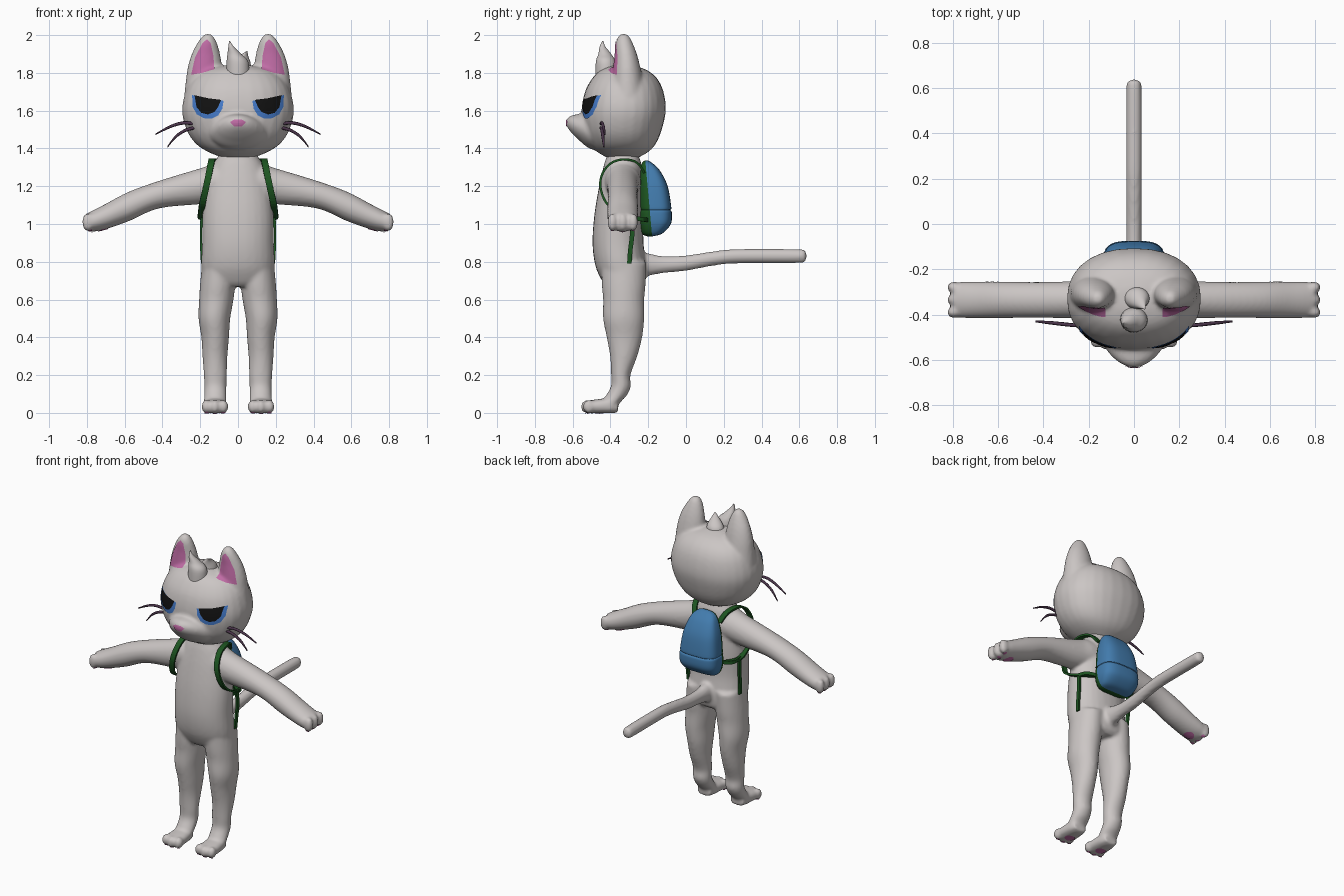
import bpy, bmesh, math
from mathutils import Vector, Matrix
from mathutils.bvhtree import BVHTree

cube = bpy.data.objects.get("Cube")
if cube:
    bpy.data.objects.remove(cube, do_unlink=True)


def material(name, rgb):
    m = bpy.data.materials.new(name)
    m.use_nodes = True
    m.diffuse_color = (*rgb, 1)
    for node in m.node_tree.nodes:
        if node.type == 'BSDF_PRINCIPLED':
            node.inputs["Base Color"].default_value = (*rgb, 1)
    return m


FUR = material("pale fur", (0.6, 0.565, 0.555))
PINK = material("pink skin", (0.53, 0.15, 0.38))
BLUE = material("pack blue", (0.055, 0.2, 0.42))
IRIS = material("iris blue", (0.06, 0.2, 0.6))
BLACK = material("pupil black", (0.006, 0.006, 0.006))
GREEN = material("strap green", (0.012, 0.09, 0.015))
WHISKER = material("whisker purple", (0.07, 0.035, 0.07))


def spline(rows, steps=5):
    """Smooth interpolation through a list of rows."""
    out = []
    for i in range(len(rows) - 1):
        a, b, c, d = (rows[max(i - 1, 0)], rows[i], rows[i + 1], rows[min(i + 2, len(rows) - 1)])
        for k in range(steps):
            t = k / steps
            out.append([0.5 * (2 * q + (r - p) * t + (2 * p - 5 * q + 4 * r - s) * t * t
                               + (3 * q - p - 3 * r + s) * t ** 3)
                        for p, q, r, s in zip(a, b, c, d)])
    out.append(list(rows[-1]))
    return out


def skin(bm, rings):
    """Join rings of points into a closed tube."""
    rings = [[bm.verts.new(p) for p in ring] for ring in rings]
    n = len(rings[0])
    for a, b in zip(rings, rings[1:]):
        for i in range(n):
            bm.faces.new((a[i], a[(i + 1) % n], b[(i + 1) % n], b[i]))
    bm.faces.new(rings[0])
    bm.faces.new(rings[-1])


def loft(bm, axis, rows, side=1, power=1.0, n=28):
    """Rows are x, y, z and two radii, in the plane across the axis."""
    u, v = {'x': ((0, 1, 0), (0, 0, 1)), 'y': ((1, 0, 0), (0, 0, 1)),
            'z': ((1, 0, 0), (0, 1, 0))}[axis]
    u, v = Vector(u), Vector(v)

    def bend(c):
        return math.copysign(abs(c) ** power, c)

    rings = []
    for x, y, z, ru, rv in spline(rows):
        ru, rv = max(ru, 0.001), max(rv, 0.001)
        centre = Vector((x * side, y, z))
        rings.append([centre + u * ru * bend(math.cos(math.tau * i / n))
                      + v * rv * bend(math.sin(math.tau * i / n)) for i in range(n)])
    skin(bm, rings)


def ball(bm, centre, radii):
    bmesh.ops.create_uvsphere(bm, u_segments=16, v_segments=10, radius=1,
                              matrix=Matrix.Translation(centre) @ Matrix.Diagonal((*radii, 1)))


def finish(name, bm, *mats, blend=0, smooth=True, recalc=True):
    if recalc:
        bmesh.ops.recalc_face_normals(bm, faces=bm.faces[:])
    mesh = bpy.data.meshes.new(name)
    bm.to_mesh(mesh)
    bm.free()
    for p in mesh.polygons:
        p.use_smooth = smooth
    for m in mats:
        mesh.materials.append(m)
    obj = bpy.data.objects.new(name, mesh)
    bpy.context.scene.collection.objects.link(obj)
    if blend:
        r = obj.modifiers.new("merge", 'REMESH')
        r.mode, r.voxel_size, r.use_smooth_shade = 'VOXEL', 0.011, True
        s = obj.modifiers.new("soften", 'SMOOTH')
        s.factor, s.iterations = 0.5, blend
    return obj


# Body: torso, tail, arms with fingers, legs with toes
bm = bmesh.new()
loft(bm, 'z', [(0, -.335, 1.42, .09, .075), (0, -.335, 1.36, .105, .085), (0, -.335, 1.31, .135, .1),
               (0, -.345, 1.2, .17, .115), (0, -.355, 1.05, .188, .13), (0, -.36, .9, .19, .135),
               (0, -.345, .78, .195, .135), (0, -.33, .7, .185, .115), (0, -.33, .67, .15, .09)], power=.92)
loft(bm, 'y', [(0, -.27, .78, .06, .075), (0, -.2, .785, .045, .06), (0, -.12, .785, .036, .045),
               (0, 0, .793, .035, .041), (0, .15, .818, .035, .038), (0, .28, .83, .035, .038),
               (0, .6, .83, .034, .037), (0, .63, .83, .024, .026), (0, .638, .83, .008, .008)])
for s in (1, -1):
    loft(bm, 'x', [(0, -.335, 1.22, .1, .105), (.12, -.335, 1.22, .095, .1), (.2, -.335, 1.2, .085, .095),
                   (.42, -.335, 1.155, .079, .073), (.58, -.335, 1.092, .081, .078),
                   (.7, -.335, 1.04, .081, .067), (.77, -.335, 1.015, .079, .056),
                   (.797, -.335, 1.01, .065, .045), (.805, -.335, 1.01, .02, .02)], s)
    loft(bm, 'z', [(.1, -.33, .8, .09, .12), (.108, -.33, .68, .093, .116), (.115, -.33, .6, .091, .109),
                   (.125, -.33, .5, .084, .109), (.121, -.326, .4, .073, .094), (.122, -.33, .3, .066, .072),
                   (.12, -.345, .2, .061, .051), (.12, -.345, .14, .059, .053), (.12, -.37, .09, .059, .055),
                   (.122, -.4, .05, .06, .048), (.122, -.41, .005, .05, .04)], s)
    loft(bm, 'y', [(.122, -.36, .03, .045, .028), (.122, -.4, .038, .058, .04), (.122, -.47, .035, .064, .037),
                   (.122, -.52, .031, .065, .033), (.122, -.535, .03, .05, .026)], s, power=.8)
    for k in (-1, 0, 1):
        ball(bm, (s * .795, -.335 + k * .055, 1.01), (.031, .026, .048))
        ball(bm, (s * (.122 + k * .046), -.525 + .01 * abs(k), .033), (.025, .032, .036))
body = finish("body", bm, FUR, blend=4)

# Head: skull, muzzle and ears
bm = bmesh.new()
loft(bm, 'z', [(0, -.335, 1.35, .08, .08), (0, -.335, 1.385, .165, .14), (0, -.335, 1.43, .228, .178),
               (0, -.335, 1.5, .273, .207), (0, -.33, 1.6, .296, .223), (0, -.327, 1.7, .277, .208),
               (0, -.325, 1.77, .237, .172), (0, -.33, 1.815, .175, .122), (0, -.335, 1.838, .08, .06),
               (0, -.335, 1.842, .02, .02)], power=.9)
loft(bm, 'y', [(0, -.4, 1.49, .17, .1), (0, -.5, 1.49, .155, .095), (0, -.565, 1.512, .115, .07),
               (0, -.605, 1.528, .075, .047), (0, -.627, 1.535, .035, .025), (0, -.634, 1.536, .01, .008)])
for s in (1, -1):
    loft(bm, 'z', [(.19, -.31, 1.68, .095, .09), (.18, -.31, 1.76, .096, .08), (.175, -.312, 1.83, .091, .07),
                   (.17, -.317, 1.9, .075, .057), (.163, -.327, 1.96, .051, .044),
                   (.16, -.33, 1.995, .028, .028), (.16, -.33, 2.007, .01, .01)], s)
head = finish("head", bm, FUR, blend=4)

# Curled tuft on the crown
bm = bmesh.new()
loft(bm, 'z', [(0, -.42, 1.78, .062, .06), (-.003, -.425, 1.86, .057, .052), (-.02, -.43, 1.9, .036, .034),
               (-.037, -.442, 1.94, .014, .015), (-.045, -.44, 1.97, .002, .002)])
loft(bm, 'z', [(.01, -.33, 1.79, .06, .055), (.015, -.33, 1.85, .052, .046), (.03, -.35, 1.89, .024, .024),
               (.048, -.375, 1.915, .002, .002)])
finish("hair_tuft", bm, FUR)

# Whiskers, two on each cheek
bm = bmesh.new()
for s in (1, -1):
    loft(bm, 'x', [(.23, -.45, 1.53, .008, .009), (.29, -.445, 1.535, .008, .009),
                   (.36, -.437, 1.515, .008, .008), (.436, -.43, 1.475, .004, .004)], s, n=8)
    loft(bm, 'x', [(.23, -.45, 1.51, .008, .009), (.28, -.445, 1.495, .008, .009),
                   (.33, -.44, 1.462, .008, .009), (.372, -.435, 1.41, .004, .005)], s, n=8)
finish("whiskers", bm, WHISKER)

# Thin painted patches laid onto the surface
bpy.context.view_layer.update()
deps = bpy.context.evaluated_depsgraph_get()
trees = {o.name: BVHTree.FromObject(o, deps) for o in (body, head)}


def patch(name, outline, target, mat, lift=.004, below=False, sides=(1, -1)):
    ray = Vector((0, 0, 1)) if below else Vector((0, 1, 0))
    rim = [Vector(a).lerp(Vector(b), t / 4)
           for a, b in zip(outline, outline[1:] + outline[:1]) for t in range(4)]
    mid = sum(rim, Vector((0, 0))) / len(rim)
    bm = bmesh.new()
    for s in sides:
        def drop(p):
            start = Vector((p.x * s, p.y, -1)) if below else Vector((p.x * s, -2, p.y))
            hit = trees[target.name].ray_cast(start, ray)[0]
            if hit is None:
                hit = trees[target.name].find_nearest(start)[0]
            return bm.verts.new(hit - ray * lift)
        centre = drop(mid)
        last, n = None, len(rim)
        for k in range(1, 9):
            ring = [drop(mid.lerp(p, k / 8)) for p in rim]
            for i in range(n):
                j = (i + 1) % n
                bm.faces.new((last[i], last[j], ring[j], ring[i]) if last else (centre, ring[i], ring[j]))
            last = ring
    bm.normal_update()
    for f in bm.faces:
        if f.normal.dot(ray) > 0:
            f.normal_flip()
    finish(name, bm, mat, recalc=False)


def oval(x, y, rx, ry, n=12):
    return [(x + rx * math.cos(math.tau * i / n), y + ry * math.sin(math.tau * i / n)) for i in range(n)]


patch("eye_irises", [(.076, 1.652), (.16, 1.663), (.243, 1.683), (.24, 1.62), (.218, 1.58), (.18, 1.56),
                     (.14, 1.558), (.105, 1.575), (.083, 1.61)], head, IRIS)
patch("eye_pupils", [(.09, 1.657), (.16, 1.666), (.23, 1.682), (.22, 1.62), (.195, 1.589), (.16, 1.58),
                     (.125, 1.593), (.105, 1.62)], head, BLACK, lift=.008)
patch("inner_ears", [(.125, 1.82), (.13, 1.89), (.145, 1.96), (.165, 1.978), (.19, 1.955), (.228, 1.88),
                     (.248, 1.79), (.19, 1.8)], head, PINK)
patch("nose", [(-.042, 1.54), (-.02, 1.553), (.02, 1.553), (.042, 1.54), (.022, 1.517), (-.022, 1.517)],
      head, PINK, sides=(1,))
patch("sole_pads", oval(.122, -.46, .034, .03), body, PINK, below=True)
patch("palm_pads", oval(.715, -.335, .032, .036), body, PINK, below=True)
for k, label in zip((-1, 0, 1), ("inner", "middle", "outer")):
    patch(label + "_toe_pads", oval(.122 + k * .044, -.522, .013, .014, 8), body, PINK, below=True)
    patch(label + "_finger_pads", oval(.785, -.335 + k * .052, .014, .013, 8), body, PINK, below=True)

# Backpack with a green back panel and a seam below the lid
bm = bmesh.new()
loft(bm, 'z', [(0, -.19, .935, .08, .015), (0, -.18, .95, .112, .055), (0, -.165, 1, .133, .085),
               (0, -.163, 1.06, .134, .088), (0, -.164, 1.075, .128, .081), (0, -.164, 1.09, .131, .086),
               (0, -.174, 1.2, .117, .077), (0, -.19, 1.28, .092, .054), (0, -.205, 1.32, .065, .03),
               (0, -.21, 1.335, .03, .01)], power=.65, n=40)
seam, facing = Vector((0, -.18, .94)), Vector((0, .39, .035))
bmesh.ops.bisect_plane(bm, geom=bm.verts[:] + bm.edges[:] + bm.faces[:], plane_co=seam, plane_no=facing)
for f in bm.faces:
    f.material_index = int((f.calc_center_median() - seam).dot(facing) < 0)
finish("backpack", bm, BLUE, GREEN)


# Flat straps: shoulder loops, lower links and hanging ends
def ribbon(bm, path, across, half, side, thick=.006):
    pts = [Vector((x * side, y, z)) for x, y, z in spline(path)]
    w, rings = Vector(across), []
    for i, p in enumerate(pts):
        along = pts[min(i + 1, len(pts) - 1)] - pts[max(i - 1, 0)]
        nrm = along.cross(w).normalized() * thick
        rings.append([p + w * half + nrm, p - w * half + nrm, p - w * half - nrm, p + w * half - nrm])
    skin(bm, rings)


bm = bmesh.new()
for s in (1, -1):
    ribbon(bm, [(.09, -.22, 1.27), (.115, -.26, 1.325), (.135, -.33, 1.342), (.143, -.4, 1.32),
                (.155, -.445, 1.26), (.17, -.452, 1.19), (.188, -.42, 1.11), (.194, -.35, 1.06),
                (.19, -.28, 1.03), (.12, -.205, 1.02)], (1, 0, 0), .017, s)
    ribbon(bm, [(.193, -.29, 1.04), (.196, -.285, .95), (.194, -.295, .86), (.19, -.3, .79)], (0, 1, 0), .012, s)
    ribbon(bm, [(.193, -.3, 1.035), (.18, -.23, 1.025), (.1, -.2, 1.02)], (0, 0, 1), .011, s)
finish("pack_straps", bm, GREEN, smooth=False)
